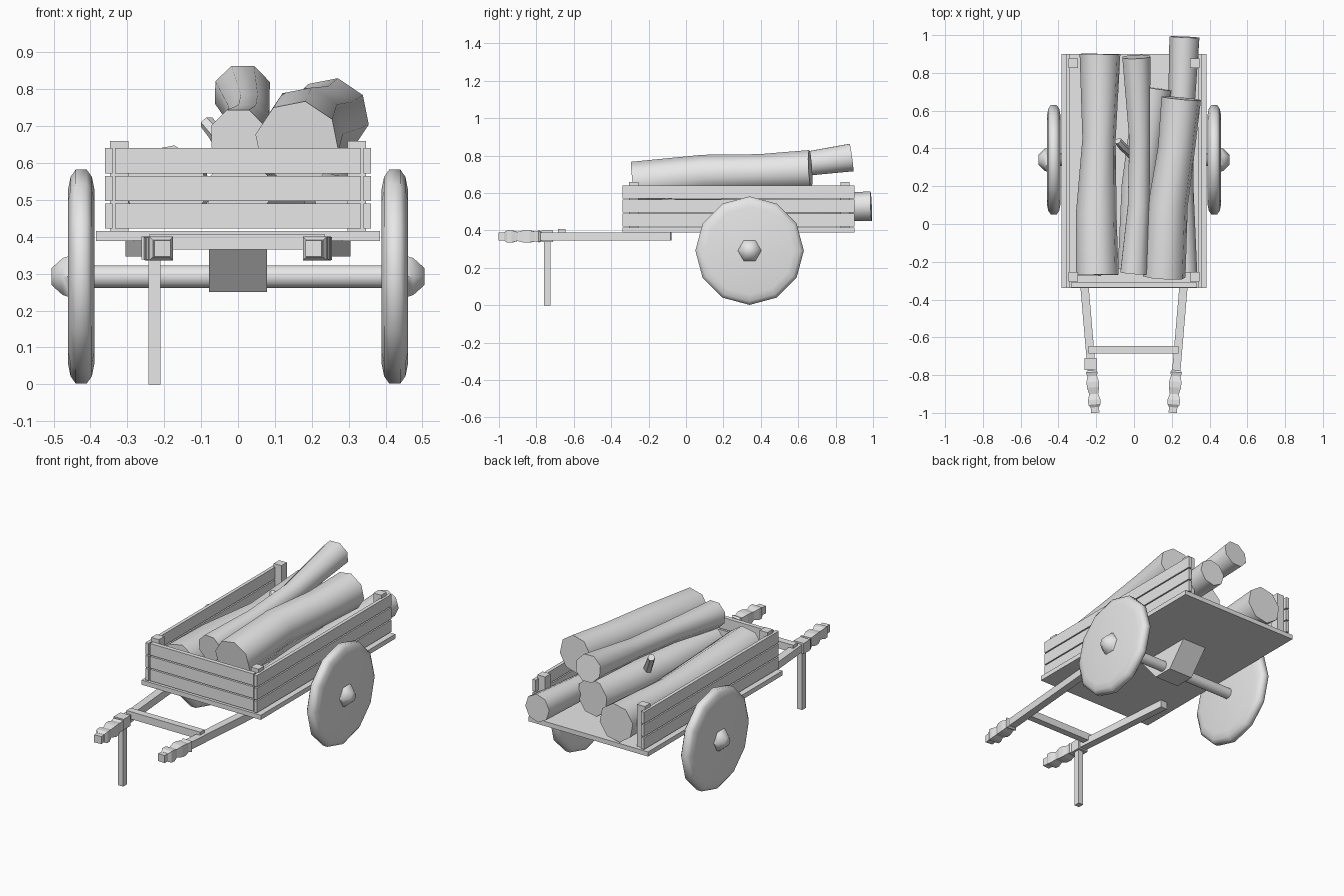
import bpy, bmesh, math
from mathutils import Vector

cube = bpy.data.objects.get("Cube")
if cube:
    bpy.data.objects.remove(cube, do_unlink=True)

grey = bpy.data.materials.new("plain_grey")
grey.use_nodes = True
COLOUR = (0.8, 0.8, 0.8, 1)
grey.diffuse_color = COLOUR
grey.node_tree.nodes["Principled BSDF"].inputs["Base Color"].default_value = COLOUR


def finish(name, bm, smooth=False):
    bmesh.ops.recalc_face_normals(bm, faces=bm.faces)
    mesh = bpy.data.meshes.new(name)
    bm.to_mesh(mesh)
    bm.free()
    mesh.materials.append(grey)
    obj = bpy.data.objects.new(name, mesh)
    bpy.context.collection.objects.link(obj)
    if smooth:
        bpy.ops.object.select_all(action='DESELECT')
        obj.select_set(True)
        bpy.context.view_layer.objects.active = obj
        bpy.ops.object.shade_smooth_by_angle(angle=math.radians(55))
    return obj


def box(name, x, y, z):
    """Box from (low, high) ranges."""
    bm = bmesh.new()
    bmesh.ops.create_cube(bm, size=1)
    for v in bm.verts:
        v.co = [(a + b) / 2 + c * (b - a) for c, (a, b) in zip(v.co, (x, y, z))]
    return finish(name, bm)


def loft(name, rings, sides, smooth=True, turn=0.0):
    """Closed tube through rings of (x, y, z, radius)."""
    bm = bmesh.new()
    pts = [Vector(r[:3]) for r in rings]
    loops = []
    for i, (p, ring) in enumerate(zip(pts, rings)):
        along = pts[min(i + 1, len(pts) - 1)] - pts[max(i - 1, 0)]
        quat = along.to_track_quat('Z', 'Y')
        loop = []
        for k in range(sides):
            a = math.tau * k / sides + turn
            loop.append(bm.verts.new(p + quat @ Vector((math.cos(a), math.sin(a), 0)) * ring[3]))
        loops.append(loop)
    for a, b in zip(loops, loops[1:]):
        for k in range(sides):
            n = (k + 1) % sides
            bm.faces.new((a[k], a[n], b[n], b[k]))
    bm.faces.new(loops[0])
    bm.faces.new(loops[-1])
    return finish(name, bm, smooth)


# Bed and slatted walls, open at the back
box("bed", (-0.385, 0.385), (-0.34, 0.9), (0.388, 0.415))
for i in range(3):
    z = (0.422 + 0.075 * i, 0.49 + 0.075 * i)
    box("front_board", (-0.333, 0.333), (-0.335, -0.31), z)
    for s in (-1, 1):
        box("side_board", sorted((s * 0.34, s * 0.36)), (-0.34, 0.9), z)
for s in (-1, 1):
    for y in (-0.305, 0.825):
        box("corner_post", sorted((s * 0.297, s * 0.347)), (y, y + 0.05), (0.41, 0.66))

# Axle and its tapered support block
loft("axle", [(-0.4, 0.34, 0.292, 0.032), (0.4, 0.34, 0.292, 0.032)], 10)
block = box("axle_block", (-0.078, 0.078), (0.16, 0.52), (0.25, 0.39))
for v in block.data.vertices:
    if v.co.z < 0.3:
        v.co.y = 0.34 + (v.co.y - 0.34) / 3

# Wheels and hubs
WHEEL = [(0.389, 0.235), (0.396, 0.27), (0.41, 0.29), (0.44, 0.29), (0.454, 0.27), (0.461, 0.235)]
HUB = [(0.455, 0.065), (0.475, 0.058), (0.506, 0.026)]
for s in (-1, 1):
    loft("wheel", [(s * x, 0.34, 0.292, r) for x, r in WHEEL], 12)
    loft("hub", [(s * x, 0.34, 0.292, r) for x, r in HUB], 6)

# Pull shafts with turned square grips
GRIP = [(-0.97, 0.032), (-0.955, 0.046), (-0.93, 0.046), (-0.9, 0.034), (-0.865, 0.046),
        (-0.835, 0.046), (-0.805, 0.036), (-0.785, 0.044), (-0.775, 0.034)]


def shaft_x(y):
    return 0.205 + 0.085 * (y + 1)


for s in (-1, 1):
    loft("shaft", [(s * shaft_x(y), y, 0.368, 0.031) for y in (-1, -0.08)], 4, False, math.pi / 4)
    loft("grip", [(s * shaft_x(y), y, 0.368, r) for y, r in GRIP], 4, False, math.pi / 4)
box("crossbar", (-0.24, 0.235), (-0.685, -0.645), (0.365, 0.408))
box("prop_leg", (-0.242, -0.21), (-0.76, -0.725), (0, 0.37))
box("leg_collar", (-0.262, -0.198), (-0.772, -0.71), (0.338, 0.4))

# Load of logs
loft("left_log", [(-0.195, -0.27, 0.535, 0.115), (-0.2, 0.05, 0.53, 0.11),
                  (-0.185, 0.45, 0.525, 0.09), (-0.18, 0.9, 0.53, 0.11)], 8, turn=0.2)
loft("top_middle_log", [(0.0, -0.26, 0.672, 0.078), (0.025, 0.1, 0.7, 0.062),
                        (0.03, 0.45, 0.73, 0.06), (0.012, 0.885, 0.79, 0.08)], 8, turn=0.4)
loft("top_right_log", [(0.16, -0.28, 0.655, 0.115), (0.18, 0.1, 0.7, 0.107),
                       (0.225, 0.4, 0.71, 0.1), (0.25, 0.665, 0.725, 0.107)], 8, turn=0.2)
loft("lower_right_log", [(0.27, -0.26, 0.5, 0.065), (0.245, 0.2, 0.5, 0.07),
                         (0.25, 0.6, 0.515, 0.07), (0.267, 0.99, 0.53, 0.08)], 8, turn=0.1)
loft("lower_middle_log", [(0.0, -0.24, 0.525, 0.09), (0.03, 0.2, 0.53, 0.1),
                          (0.07, 0.5, 0.53, 0.1), (0.1, 0.72, 0.535, 0.108)], 8, turn=0.3)
loft("branch_stub", [(0.0, 0.36, 0.58, 0.026), (-0.06, 0.41, 0.68, 0.022),
                     (-0.085, 0.44, 0.71, 0.02)], 6)
